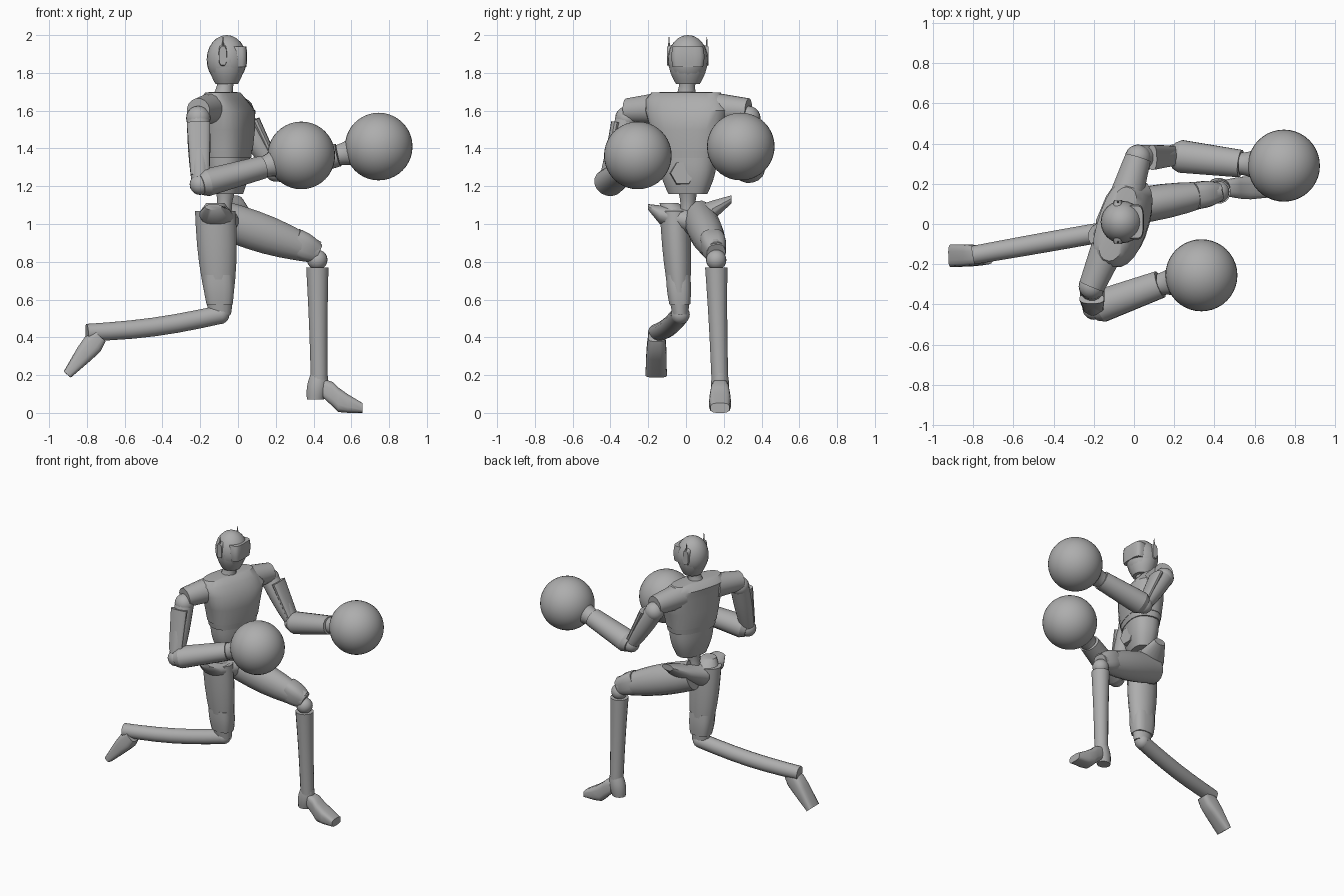
import bpy, bmesh, math
from mathutils import Matrix, Vector

if "Cube" in bpy.data.objects:
    bpy.data.objects.remove(bpy.data.objects["Cube"])

GREY = (0.42, 0.42, 0.42, 1)
grey = bpy.data.materials.new("plain grey")
grey.use_nodes = True
grey.diffuse_color = GREY
grey.node_tree.nodes["Principled BSDF"].inputs["Base Color"].default_value = GREY

X, Y, Z = Vector((1, 0, 0)), Vector((0, 1, 0)), Vector((0, 0, 1))
CHEST_SIDE = Vector((0.3, 0.95, 0))


def finish(bm, name, angle):
    bmesh.ops.recalc_face_normals(bm, faces=bm.faces)
    mesh = bpy.data.meshes.new(name)
    bm.to_mesh(mesh)
    bm.free()
    mesh.materials.append(grey)
    part = bpy.data.objects.new(name, mesh)
    bpy.context.collection.objects.link(part)
    bpy.ops.object.select_all(action="DESELECT")
    part.select_set(True)
    bpy.context.view_layer.objects.active = part
    bpy.ops.object.shade_smooth_by_angle(angle=math.radians(angle))


def signed_power(value, exponent):
    return math.copysign(abs(value) ** exponent, value)


def loft(name, sections, side=Y, axis=None, power=2, sides=16, angle=40):
    """Skin rounded rings (centre, side radius, other radius) along a path."""
    bm = bmesh.new()
    centres = [Vector(centre) for centre, wide, deep in sections]
    last = len(centres) - 1
    rings = []
    for i, (centre, wide, deep) in enumerate(sections):
        along = axis or (centres[min(i + 1, last)] - centres[max(i - 1, 0)]).normalized()
        across = (side - along * side.dot(along)).normalized()
        up = along.cross(across)
        ring = []
        for k in range(sides):
            turn = math.tau * (k + 0.5) / sides
            c = signed_power(math.cos(turn), 2 / power)
            s = signed_power(math.sin(turn), 2 / power)
            ring.append(bm.verts.new(centres[i] + across * c * wide + up * s * deep))
        rings.append(ring)
    for lower, upper in zip(rings, rings[1:]):
        for k in range(sides):
            j = (k + 1) % sides
            bm.faces.new((lower[k], lower[j], upper[j], upper[k]))
    bm.faces.new(rings[0])
    bm.faces.new(rings[-1])
    finish(bm, name, angle)


def limb(name, start, end, first, final, bulge=0, wide=1, sag=0, steps=6, **style):
    """Tapered tube whose middle may swell by bulge and drop by sag."""
    start, end = Vector(start), Vector(end)
    sections = []
    for i in range(steps + 1):
        t = i / steps
        swell = math.sin(math.pi * t)
        radius = first + (final - first) * t + bulge * swell
        sections.append((start.lerp(end, t) - Z * sag * swell, radius * wide, radius))
    loft(name, sections, **style)


def ball(name, centre, radius, scale=(1, 1, 1), segments=20):
    bm = bmesh.new()
    bmesh.ops.create_uvsphere(bm, u_segments=segments, v_segments=segments // 2, radius=radius)
    bmesh.ops.transform(bm, verts=bm.verts,
                        matrix=Matrix.Translation(centre) @ Matrix.Diagonal((*scale, 1)))
    finish(bm, name, 60)


# Head with visor, ear pads and antennae
head = Vector((-.06, .01, 1.87))
ball("skull", head, .106, scale=(1, 1, 1.23), segments=24)
limb("jaw", head - Z * .13, head, .06, .1, bulge=.01, wide=1.06, axis=Z)
limb("visor", head + X * .06 - Z * .04, head + X * .06 + Z * .07, .045, .045,
     bulge=.004, wide=1.8, axis=Z, power=4)
for label, hand in (("left", Y), ("right", -Y)):
    ear = head + hand * .1 - X * .02 + Z * .02
    limb(label + "_ear_pad", ear - hand * .02, ear + hand * .01, .06, .05, wide=.4,
         side=X, axis=Y, power=3, steps=1)
    limb(label + "_antenna", ear, ear + Z * .1, .01, .002, sides=6, steps=1)
limb("neck", (-.08, 0, 1.66), head - Z * .09, .06, .045, bulge=-.008)

# Twisted torso
body = dict(side=CHEST_SIDE, axis=Z, power=2.5, sides=24)
waist = Vector((-.05, .01, 1.35))
collar = Vector((-.08, 0, 1.7))
loft("chest", [(waist + Z * .04, .18, .115), (waist + Z * .15, .2, .125),
               (waist + Z * .25, .23, .12), (collar - Z * .04, .22, .1),
               (collar - Z * .005, .19, .07), (collar, .1, .05)], **body)
limb("waist_band", waist, waist + Z * .04, .108, .113, wide=1.55, steps=1, **body)
limb("abdomen", waist - Z * .19, waist, .07, .104, bulge=.008, wide=1.5, **body)
limb("belly_plate", waist + X * .06 - (Y + Z * 3) * .027, waist + X * .1 - (Y + Z * 3) * .027,
     .07, .064, side=Z, axis=X, sides=6, angle=20, steps=1)
limb("spine", (-.08, .01, 1), (-.065, .01, 1.19), .05, .055, bulge=-.013)
loft("pelvis", [((-.13, -.2, 1.09), .045, .016), ((-.12, -.14, 1.05), .085, .05),
                ((-.09, .02, 1.01), .1, .075), ((-.04, .14, 1.07), .1, .055),
                ((-.02, .24, 1.13), .045, .022)], side=X, axis=Y)


def arm(label, shoulder, elbow, wrist, fist, guard, side):
    """Sleeve, upper arm, guard, forearm, flared cuff and round glove."""
    shoulder, elbow, wrist, fist = map(Vector, (shoulder, elbow, wrist, fist))
    root = collar.lerp(shoulder, .4) - Z * .03
    limb(label + "_sleeve", root, shoulder + Z * .04, .085, .066, side=Z)
    ball(label + "_shoulder_joint", shoulder, .065)
    limb(label + "_upper_arm", shoulder, elbow, .062, .045, bulge=.006, side=side)
    limb(label + "_arm_guard", shoulder.lerp(elbow, .06) + guard,
         shoulder.lerp(elbow, .85) + guard * .4, .025, .02, wide=2.5, side=side, power=2.5)
    ball(label + "_elbow", elbow, .056)
    forearm = elbow.lerp(wrist, .1)
    limb(label + "_elbow_cap", elbow, forearm, .058, .074, wide=1.12, steps=2)
    limb(label + "_forearm", forearm, wrist, .074, .062, wide=1.12)
    limb(label + "_glove_cuff", wrist, wrist.lerp(fist, .5), .055, .1, bulge=-.01)
    ball(label + "_glove", fist, .179, segments=40)


arm("right", (-.21, -.31, 1.56), (-.2, -.42, 1.21), (.13, -.3, 1.3), (.335, -.255, 1.363),
    guard=Y * -.055, side=X)
arm("left", (.02, .33, 1.56), (.2, .34, 1.28), (.53, .3, 1.365), (.745, .29, 1.41),
    guard=X * .06 + Z * .01, side=Y)

# Right leg, trailing behind
knee = Vector((-.095, -.03, .52))
hip = Vector((-.12, -.06, 1.07))
ankle = Vector((-.8, -.155, .425))
toe = Vector((-.904, -.158, .203))
limb("right_thigh", hip, knee, .08, .043, bulge=.012, wide=1.37, side=X, axis=Z)
limb("right_hip_cap", hip, hip + Z * .04 - Y * .03, .08, .05, side=X, axis=Z)
limb("right_thigh_guard", knee.lerp(hip, .1), knee.lerp(hip, .38), .056, .065,
     bulge=.004, wide=1.25, side=X, axis=Z, power=3)
ball("right_knee", knee, .05)
limb("right_shin", knee, ankle, .05, .047, bulge=.002, sag=.018)
loft("right_foot", [(ankle + X * .07 - Z * .02, .045, .04), (ankle.lerp(toe, .27) + X * .06, .05, .057),
                    (ankle.lerp(toe, .5) + X * .04, .054, .05), (toe, .057, .025)], power=3.5)

# Left leg, planted in front
hip = Vector((-.1, .07, 1.03))
knee = Vector((.42, .16, .81))
ankle = Vector((.43, .18, .15))
limb("left_thigh", hip, knee + Z * .04, .1, .06, bulge=.022, wide=.85)
limb("left_thigh_guard", knee.lerp(hip, .24) + Z * .045, knee + Z * .035, .073, .052,
     bulge=.01, wide=.9, power=3)
ball("left_knee", knee, .054)
limb("left_shin", knee - Z * .04, ankle, .06, .045, bulge=-.003, sag=0, axis=Z)
limb("left_heel", ankle + Z * .06, ankle - X * .02 - Z * .08, .045, .046, bulge=.01,
     wide=.9, axis=Z)
loft("left_foot", [(ankle + X * .02 - Z * .02, .04, .05), (ankle + X * .07 - Z * .05, .05, .065),
                   (ankle + X * .1 - Z * .08, .055, .066), (ankle + X * .15 - Z * .1, .058, .05),
                   (ankle + X * .23 - Z * .124, .05, .026)], axis=X, power=3.5)
